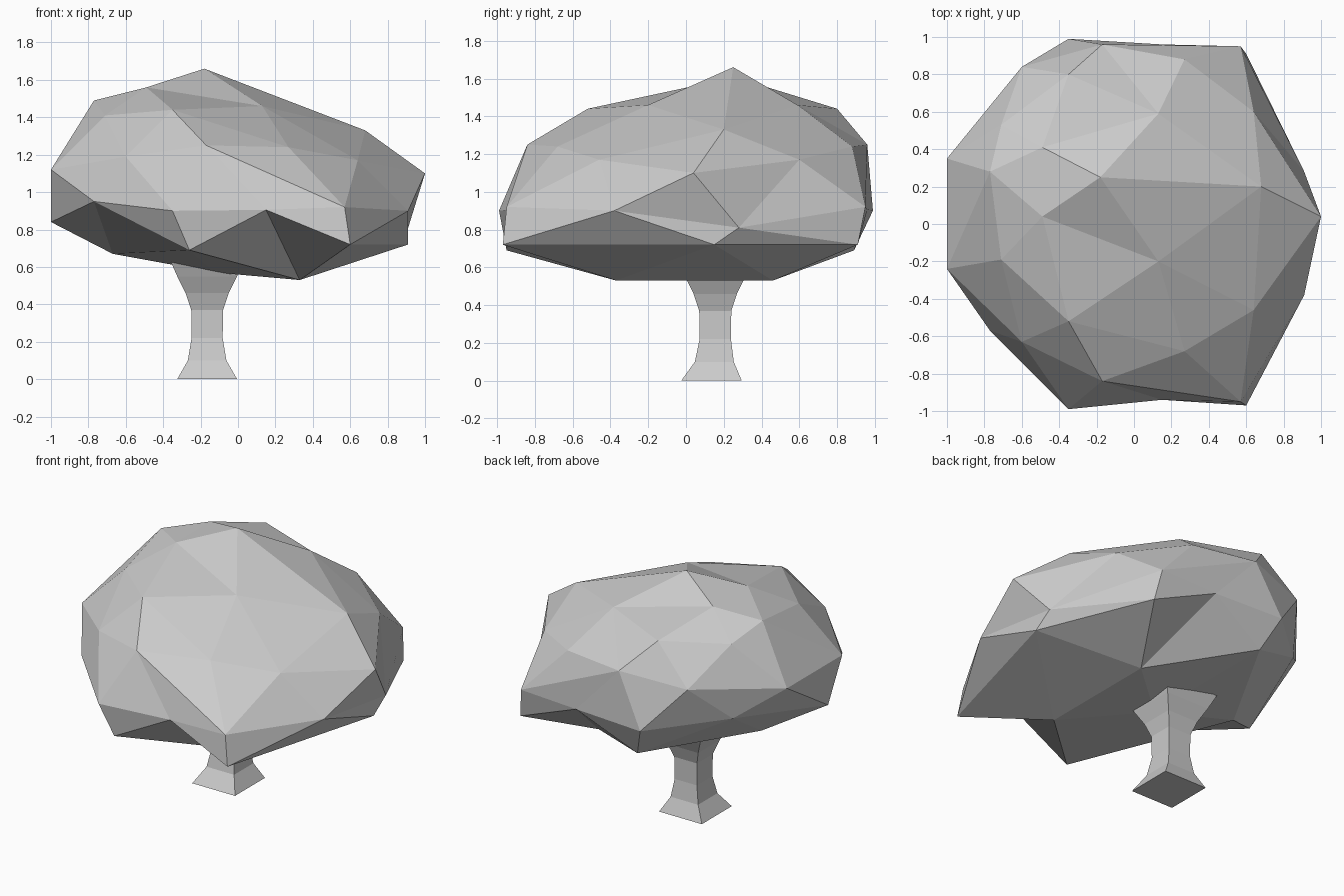
import bpy, bmesh
from mathutils import Vector

if "Cube" in bpy.data.objects:
    bpy.data.objects.remove(bpy.data.objects["Cube"])


def new_object(name, bm):
    bmesh.ops.recalc_face_normals(bm, faces=bm.faces[:])
    mesh = bpy.data.meshes.new(name)
    bm.to_mesh(mesh)
    bm.free()
    obj = bpy.data.objects.new(name, mesh)
    bpy.context.collection.objects.link(obj)
    return obj


def flip_to(bm, a, b):
    """Swap the diagonal of a triangle pair so that it runs from a to b."""
    for e in bm.edges:
        if len(e.link_faces) != 2:
            continue
        tips = {v for f in e.link_faces for v in f.verts} - set(e.verts)
        if tips == {a, b}:
            c, d = e.verts
            bmesh.ops.delete(bm, geom=[e], context='EDGES')
            bm.faces.new((a, b, c))
            bm.faces.new((b, a, d))
            return


# Canopy: faceted blob, near-symmetric pairs (x, y_front, y_back, z)
pairs = {
    'rim_l': (-.35, -.99, .99, .90), 'shoulder': (-.17, -.84, .96, 1.25),
    'rim_r': (.57, -.95, .95, .92), 'low_r': (.60, -.97, .91, .72),
    'side_r': (.27, -.68, .88, 1.24), 'side_l': (-.60, -.63, .84, 1.19),
    'top_l': (-.35, -.52, .80, 1.44), 'top_r': (.13, -.20, .59, 1.46),
    'slope_r': (.64, -.46, .60, 1.17), 'crest': (-.49, .04, .41, 1.56),
    'slope_l': (-.71, -.19, .53, 1.41), 'end_l': (-1, -.24, .35, 1.12),
    'notch_l': (-.77, -.57, .60, .95), 'base_r': (.33, -.37, .46, .53),
    'base_l': (-.26, -.95, .89, .69), 'notch_m': (.15, -.94, .96, .905),
}
# Points on the middle plane, plus the uneven right rim
middle = {
    'high_l': (-.77, .28, 1.49), 'apex': (-.18, .25, 1.66),
    'ridge_r': (.68, .20, 1.33), 'tip_r': (1, .04, 1.10),
    'under_r': (.91, .15, .72), 'tip_l': (-1, -.09, .84),
    'base': (-.12, .05, .57), 'under_l': (-.67, .15, .67),
    'rim_tip_f': (.91, -.38, .90), 'rim_tip_b': (.91, .28, .81),
}
points = {k: Vector(p) for k, p in middle.items()}
for k, (x, front, back, z) in pairs.items():
    points[k + '_f'] = Vector((x, front, z))
    points[k + '_b'] = Vector((x, back, z))

# Wrap the points on a unit sphere for connectivity, then restore positions
bm = bmesh.new()
centre = Vector((0, .05, .98))
vert = {}
for k, p in points.items():
    d = p - centre
    d.z *= 1.8
    vert[k] = bm.verts.new(d.normalized())
bmesh.ops.convex_hull(bm, input=bm.verts[:])
for k, v in vert.items():
    v.co = points[k]

# Creases that run across the default diagonals
flip_to(bm, vert['apex'], vert['ridge_r'])
for s in ('_f', '_b'):
    for a, b in (('notch_l' + s, 'tip_l'), ('notch_l' + s, 'under_l'),
                 ('notch_l' + s, 'base_l' + s), ('notch_l' + s, 'under_l'),
                 ('notch_l' + s, 'tip_l'), ('base_l' + s, 'under_l'),
                 ('notch_m' + s, 'base_r' + s), ('high_l', 'end_l' + s),
                 ('shoulder' + s, 'rim_r' + s), ('low_r' + s, 'under_r')):
        flip_to(bm, vert[a], vert[b])
new_object("canopy", bm)

# Trunk: square rings flaring at foot and crown (z, half width, centre y)
rings = [(0, .16, .135), (.10, .103, .15), (.22, .083, .155), (.37, .085, .155),
         (.46, .115, .155), (.55, .16, .155), (.64, .20, .155)]
bm = bmesh.new()
loops = []
for z, h, cy in rings:
    loops.append([bm.verts.new((-.165 + sx * h, cy + sy * h, z))
                  for sx, sy in ((-1, -1), (1, -1), (1, 1), (-1, 1))])
for a, b in zip(loops, loops[1:]):
    for i in range(4):
        j = (i + 1) % 4
        bm.faces.new((a[i], a[j], b[j], b[i]))
bm.faces.new(loops[0][::-1])
bm.faces.new(loops[-1])
new_object("trunk", bm)
